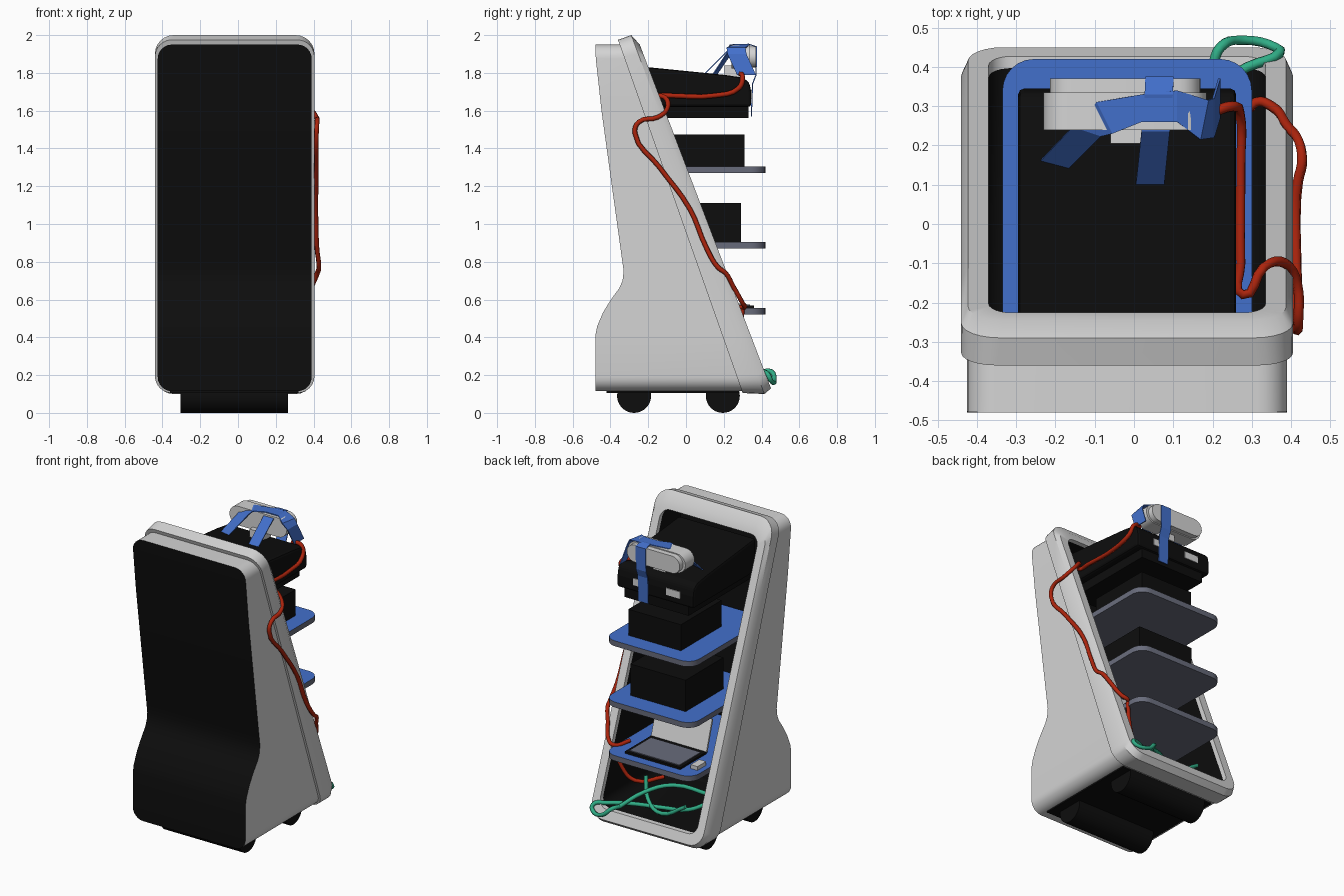
import bpy, bmesh, math
from mathutils import Vector

if "Cube" in bpy.data.objects:
    bpy.data.objects.remove(bpy.data.objects["Cube"])

def mat(name, c):
    m = bpy.data.materials.new(name)
    m.diffuse_color = (*c, 1)
    m.use_nodes = True
    m.node_tree.nodes["Principled BSDF"].inputs["Base Color"].default_value = m.diffuse_color
    return m

GREY = mat("light grey", (.66, .66, .66))
BLACK = mat("black", (.004, .004, .004))
BLUE = mat("blue", (.055, .16, .60))
SLATE = mat("slate grey", (.14, .15, .20))
RED = mat("red", (.42, .018, .004))
GREEN = mat("green", (.03, .42, .24))
XC = -.0175  # centre line of the shell

def finish(name, bm, mats, smooth=None):
    bmesh.ops.recalc_face_normals(bm, faces=bm.faces)
    me = bpy.data.meshes.new(name)
    bm.to_mesh(me)
    bm.free()
    ob = bpy.data.objects.new(name, me)
    bpy.context.collection.objects.link(ob)
    for m in mats:
        me.materials.append(m)
    if smooth:
        bpy.ops.object.select_all(action='DESELECT')
        ob.select_set(True)
        bpy.context.view_layer.objects.active = ob
        bpy.ops.object.shade_smooth_by_angle(angle=math.radians(smooth))
    return ob

def prism(name, pts, depth, m, smooth=None):
    """Extrude a planar outline along a vector."""
    bm = bmesh.new()
    f = bm.faces.new([bm.verts.new(p) for p in pts])
    r = bmesh.ops.extrude_face_region(bm, geom=[f])
    bmesh.ops.translate(bm, vec=depth, verts=[v for v in r['geom'] if isinstance(v, bmesh.types.BMVert)])
    return finish(name, bm, [m], smooth)

def box(name, x0, x1, y0, y1, z0, z1, m):
    return prism(name, [(x0, y0, z0), (x1, y0, z0), (x1, y1, z0), (x0, y1, z0)], (0, 0, z1 - z0), m)

def arc(cx, cy, r, a0, a1, n=6):
    return [(cx + r * math.cos(math.radians(a0 + (a1 - a0) * i / n)),
             cy + r * math.sin(math.radians(a0 + (a1 - a0) * i / n))) for i in range(n + 1)]

# ---- shell: closed skin through rounded loops, front to rim to cavity ----
FRONT = [(0, -.48), (.41, -.48), (.46, -.47), (.53, -.44), (.58, -.41), (.62, -.383),
         (.66, -.353), (.70, -.336), (.75, -.33), (.80, -.337), (1.80, -.475), (2.1, -.485)]
MID = [.41, .46, .53, .58, .62, .66, .70, .75, .80, 1.2, 1.6]

def front(z):
    for (a, ya), (b, yb) in zip(FRONT, FRONT[1:]):
        if z <= b:
            return ya + (yb - ya) * (z - a) / (b - a)

def slant(zt, yt, zb, yb):
    return lambda z: yt + (yb - yt) * (z - zt) / (zb - zt)

def loop(hw, z0, z1, r, yf):
    ang = [math.pi / 2 * i / 6 for i in range(7)]
    lev = [(z0 + r * (1 - math.cos(a)), hw - r + r * math.sin(a)) for a in ang]
    lev += [(z, hw) for z in MID]
    lev += [(z1 - r * (1 - math.cos(a)), hw - r + r * math.sin(a)) for a in reversed(ang)]
    return [(XC + w, yf(z), z) for z, w in lev] + [(XC - w, yf(z), z) for z, w in reversed(lev)]

seam = slant(1.975, -.36, .105, .30)
face = slant(1.95, -.245, .13, .45)
loops = [loop(.4075, .115, 1.95, .075, front),
         loop(.4075, .115, 1.95, .075, seam),
         loop(.4225, .105, 1.975, .09, seam),
         loop(.4225, .10, 2.0, .10, slant(2, -.29, .10, .415)),
         loop(.405, .13, 1.95, .09, face),
         loop(.3525, .19, 1.90, .06, face),
         loop(.3525, .19, 1.90, .06, lambda z: face(z) - .03),
         loop(.37, .17, 1.91, .06, lambda z: front(z) + .02)]
bm = bmesh.new()
rings = [[bm.verts.new(p) for p in l] for l in loops]
n = len(rings[0])
for k, (A, B) in enumerate(zip(rings, rings[1:])):
    for i in range(n):
        j = (i + 1) % n
        bm.faces.new((A[i], A[j], B[j], B[i])).material_index = int(k == 6)
for R in (rings[0], rings[-1]):  # black front panel and its inside
    for i in range(n // 2 - 1):
        bm.faces.new((R[i], R[i + 1], R[n - 2 - i], R[n - 1 - i])).material_index = 1
finish("shell", bm, [GREY, BLACK], 30)

# ---- underside and rollers ----
box("underside_plate", -.36, .32, -.42, .28, .106, .118, BLACK)
for nm, y in (("front_roller", -.275), ("rear_roller", .195)):
    prism(nm, [(-.305, a, b) for a, b in arc(y, .09, .09, 0, 348.75, 31)], (.57, 0, 0), BLACK, 40)

# ---- shelves: blue top, slate edges ----
for nm, z in (("upper_shelf", 1.27), ("middle_shelf", .87), ("lower_shelf", .52)):
    x0, x1, r = -.335, .30, .08
    y0 = front(z) + .04
    out = [(x0, y0), (x1, y0)] + arc(x1 - r, .42 - r, r, 0, 90) + arc(x0 + r, .42 - r, r, 90, 180)
    ob = prism(nm, [(a, b, z) for a, b in out], (0, 0, .035), SLATE, 35)
    ob.data.materials.append(BLUE)
    for p in ob.data.polygons:
        if p.normal.z > .9:
            p.material_index = 1

# ---- equipment on the shelves ----
box("upper_unit", -.18, .20, -.11, .31, 1.305, 1.475, BLACK)
box("middle_unit", -.20, .20, -.10, .29, .905, 1.11, BLACK)
box("laptop_base", -.21, .19, .09, .36, .555, .568, BLACK)
box("laptop_keys", -.19, .17, .12, .34, .568, .573, SLATE)
prism("laptop_screen", [(-.21, .09, .565), (.19, .09, .565), (.19, .03, .76), (-.21, .03, .76)],
      (0, -.012, -.004), GREY)
box("mouse", -.30, -.25, .22, .31, .555, .58, GREY)

# ---- head unit ----
side = [(-.3, 1.84), (.2, 1.79), (.30, 1.775), (.335, 1.75), (.345, 1.70), (.345, 1.62), (-.3, 1.62)]
head = prism("head_body", [(-.295, y, z) for y, z in side], (.555, 0, 0), BLACK)
b = head.modifiers.new("round", 'BEVEL')
b.width, b.segments = .015, 2
box("head_base", -.25, .215, -.3, .33, 1.56, 1.62, BLACK)
for nm, x in (("right_port", .09), ("left_port", -.15)):
    box(nm, x - .05, x + .05, .345, .350, 1.665, 1.71, GREY)

# ---- camera bar on top ----
zc, r = 1.885, .062
bar = arc(.185 - r, zc, r, -90, 90, 10) + arc(-.23 + r, zc, r, 90, 270, 10)
prism("camera_bar", [(a, .24, b) for a, b in bar], (0, .095, 0), GREY, 35)
bar = arc(.175 - r, zc, r - .006, -90, 90, 10) + arc(-.22 + r, zc, r - .006, 90, 270, 10)
prism("camera_face", [(a, .335, b) for a, b in bar], (0, .035, 0), GREY, 35)
box("camera_foot", -.06, .03, .205, .30, 1.78, 1.84, GREY)

# ---- blue straps ----
def ribbon(name, rows):
    bm = bmesh.new()
    prev = None
    for c, h in rows:
        c, h = Vector(c), Vector(h)
        cur = (bm.verts.new(c - h), bm.verts.new(c + h))
        if prev:
            bm.faces.new((prev[0], prev[1], cur[1], cur[0]))
        prev = cur
    ob = finish(name, bm, [BLUE])
    ob.modifiers.new("thick", 'SOLIDIFY').thickness = .006

W = (.036, 0, 0)
ribbon("centre_strap", [((.04, .09, 1.79), W), ((.055, .235, 1.935), W), ((.063, .33, 1.955), W),
                        ((.065, .376, 1.94), W), ((.065, .374, 1.79), W), ((.065, .355, 1.74), W),
                        ((.065, .349, 1.57), W)])
ribbon("cross_strap", [((-.205, .148, 1.79), (.035, -.01, 0)), ((-.12, .235, 1.92), (.036, -.012, 0)),
                       ((-.075, .27, 1.95), (.02, -.04, 0)), ((.02, .295, 1.953), (0, -.035, 0)),
                       ((.11, .30, 1.953), (0, -.04, 0)), ((.18, .265, 1.935), (-.01, -.05, 0)),
                       ((.205, .27, 1.90), (0, -.05, 0)), ((.22, .32, 1.79), (0, -.05, 0))])

# ---- cables ----
def cable(name, pts, m, rad=.013):
    cu = bpy.data.curves.new(name, 'CURVE')
    cu.dimensions = '3D'
    cu.bevel_depth, cu.bevel_resolution, cu.resolution_u = rad, 1, 4
    cu.use_fill_caps = True
    s = cu.splines.new('BEZIER')
    s.bezier_points.add(len(pts) - 1)
    for p, co in zip(s.bezier_points, pts):
        p.co = co
        p.handle_left_type = p.handle_right_type = 'AUTO'
    cu.materials.append(m)
    bpy.context.collection.objects.link(bpy.data.objects.new(name, cu))

cable("red_cable", [(.19, .28, 1.80), (.25, .30, 1.78), (.27, .28, 1.72), (.272, .15, 1.68), (.272, -.1, 1.68),
                    (.277, -.18, 1.68), (.33, -.11, 1.67), (.385, -.10, 1.61), (.415, -.15, 1.565),
                    (.418, -.25, 1.54), (.415, -.27, 1.48), (.415, -.14, 1.30), (.412, .02, 1.08),
                    (.418, .11, .87), (.428, .17, .77), (.42, .21, .74), (.39, .25, .67),
                    (.35, .30, .58), (.31, .31, .56), (.25, .22, .57)], RED)
cable("red_inner_cable", [(.30, .30, .55), (.27, .28, .42), (.2, .24, .33), (.05, .15, .36)], RED)
cable("green_cable", [(.2, .40, .22), (.22, .45, .22), (.28, .468, .17), (.36, .45, .17), (.37, .435, .20),
                      (.29, .40, .22), (.15, .32, .22), (0, .25, .21), (-.2, .25, .25), (-.3, .2, .3)], GREEN)
cable("green_branch", [(.2, .40, .22), (.1, .3, .3), (-.05, .2, .35), (-.25, .1, .3)], GREEN)
cable("green_tail", [(.15, .2, .36), (.1, .25, .24), (-.05, .32, .21), (-.22, .32, .3)], GREEN)
